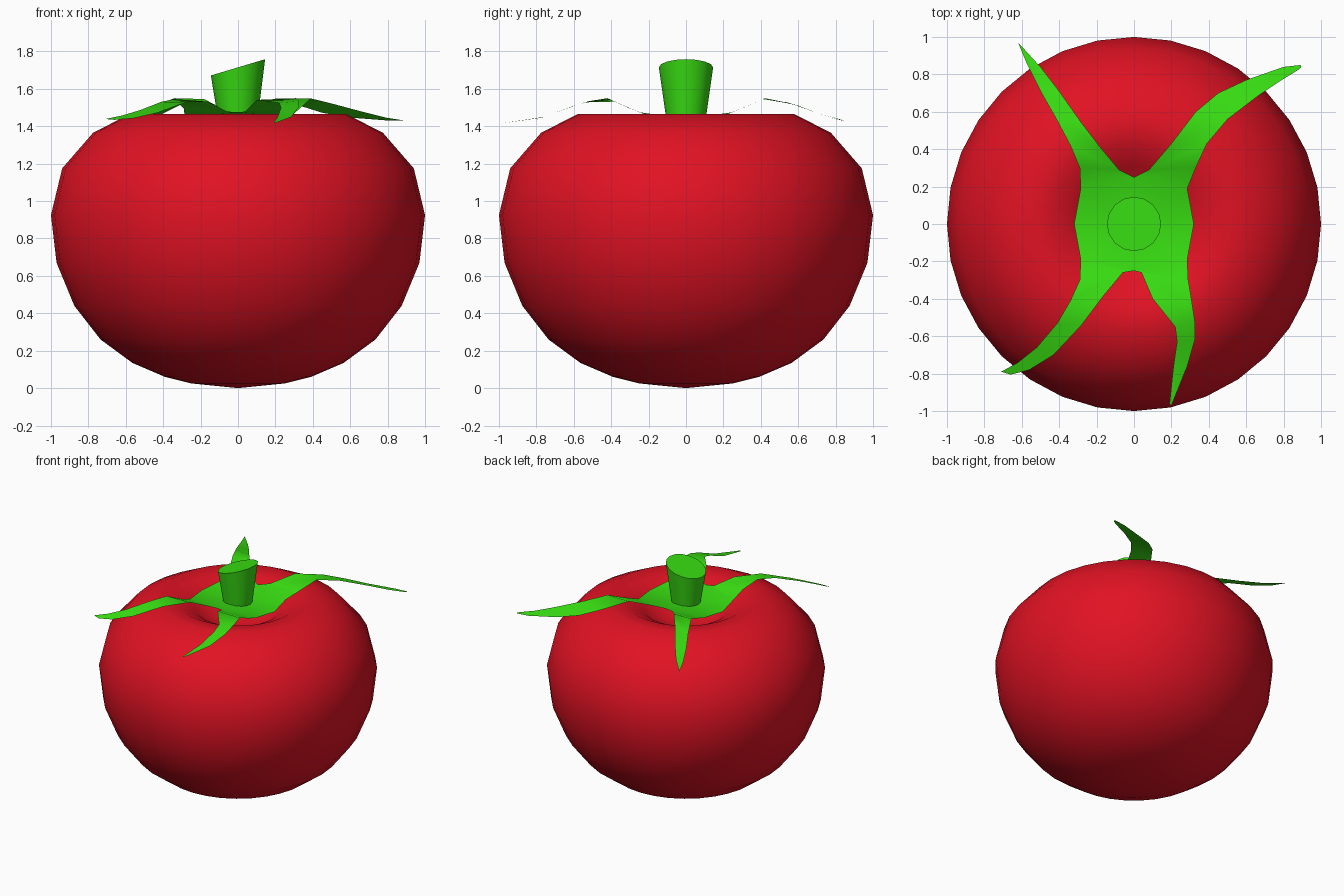
import bpy, bmesh, math

if "Cube" in bpy.data.objects:
    bpy.data.objects.remove(bpy.data.objects["Cube"])


def material(name, rgb):
    m = bpy.data.materials.new(name)
    m.diffuse_color = (*rgb, 1)
    m.use_nodes = True
    m.node_tree.nodes["Principled BSDF"].inputs["Base Color"].default_value = m.diffuse_color
    return m


def finish(name, bm, mat, smooth_angle=180):
    bmesh.ops.remove_doubles(bm, verts=bm.verts, dist=0.0005)
    bmesh.ops.recalc_face_normals(bm, faces=bm.faces)
    me = bpy.data.meshes.new(name)
    bm.to_mesh(me)
    bm.free()
    me.materials.append(mat)
    ob = bpy.data.objects.new(name, me)
    bpy.context.collection.objects.link(ob)
    for p in me.polygons:
        p.use_smooth = True
    if smooth_angle < 180:
        bpy.context.view_layer.objects.active = ob
        ob.select_set(True)
        bpy.ops.object.shade_smooth_by_angle(angle=math.radians(smooth_angle))
        ob.select_set(False)
    return ob


def lathe(profile, sides):
    bm = bmesh.new()
    vs = [bm.verts.new((r, 0, z)) for r, z in profile]
    es = [bm.edges.new(pair) for pair in zip(vs, vs[1:])]
    bmesh.ops.spin(bm, geom=vs + es, cent=(0, 0, 0), axis=(0, 0, 1),
                   angle=2 * math.pi, steps=sides, use_merge=True)
    return bm


red = material("fruit_red", (0.75, 0.006, 0.017))
green = material("leaf_green", (0.04, 0.72, 0.006))

# Fruit: squat lathe with a dimple under the leaves
body = [(0, 0), (0.25, 0.025), (0.39, 0.06), (0.565, 0.135), (0.735, 0.26),
        (0.875, 0.44), (0.97, 0.67), (1, 0.925), (0.94, 1.175), (0.775, 1.365),
        (0.58, 1.465), (0.44, 1.45), (0.31, 1.385), (0.2, 1.29), (0, 1.24)]
finish("fruit", lathe(body, 32), red)

# Stem: flared cylinder with a slanted top
bm = lathe([(0, 1.40), (0.1, 1.40), (0.145, 1.715), (0, 1.715)], 16)
for v in bm.verts:
    if v.co.z > 1.6:
        v.co.z += 0.3 * v.co.x
finish("stem", bm, green, 40)

# Leaves: one thin sheet, each leaf a strip of (inner edge, outer edge) points
leaves = {
    (1, 1): [((.08, .29), (.33, .3)), ((.2, .43), (.39, .43)), ((.33, .6), (.5, .56)),
             ((.45, .7), (.67, .69)), ((.6, .77), (.79, .77)), ((.8, .84), (.88, .825)),
             ((.89, .85), (.895, .84))],
    (-1, 1): [((-.08, .29), (-.29, .3)), ((-.18, .41), (-.34, .42)), ((-.28, .54), (-.42, .57)),
              ((-.4, .71), (-.5, .71)), ((-.5, .84), (-.57, .85)), ((-.61, .96), (-.62, .97))],
    (-1, -1): [((-.06, -.26), (-.29, -.3)), ((-.16, -.38), (-.34, -.41)),
               ((-.28, -.54), (-.41, -.53)), ((-.43, -.7), (-.52, -.66)),
               ((-.56, -.78), (-.62, -.74)), ((-.66, -.805), (-.71, -.79))],
    (1, -1): [((.04, -.26), (.29, -.3)), ((.1, -.4), (.31, -.42)), ((.22, -.55), (.325, -.52)),
              ((.23, -.63), (.325, -.62)), ((.21, -.77), (.285, -.76)), ((.19, -.96), (.2, -.97))],
}
arch = [(0, 1.44), (.2, 1.455), (.3, 1.495), (.42, 1.55), (.5, 1.54), (.6, 1.51),
        (.8, 1.435), (1, 1.415)]


def height(y):
    for (a, za), (b, zb) in zip(arch, arch[1:]):
        if abs(y) <= b:
            return za + (zb - za) * (abs(y) - a) / (b - a)


bm = bmesh.new()
for (sx, sy), pairs in leaves.items():
    strip = [((0, 0), (.32 * sx, 0)), ((0, .25 * sy), (.285 * sx, .19 * sy))] + pairs
    rows = [[bm.verts.new((x, y, height(y))) for x, y in pair] for pair in strip]
    for (a, b), (c, d) in zip(rows, rows[1:]):
        bm.faces.new((a, b, d, c))
leaf = finish("leaves", bm, green)
if leaf.data.polygons[0].normal.z < 0:
    leaf.data.flip_normals()
